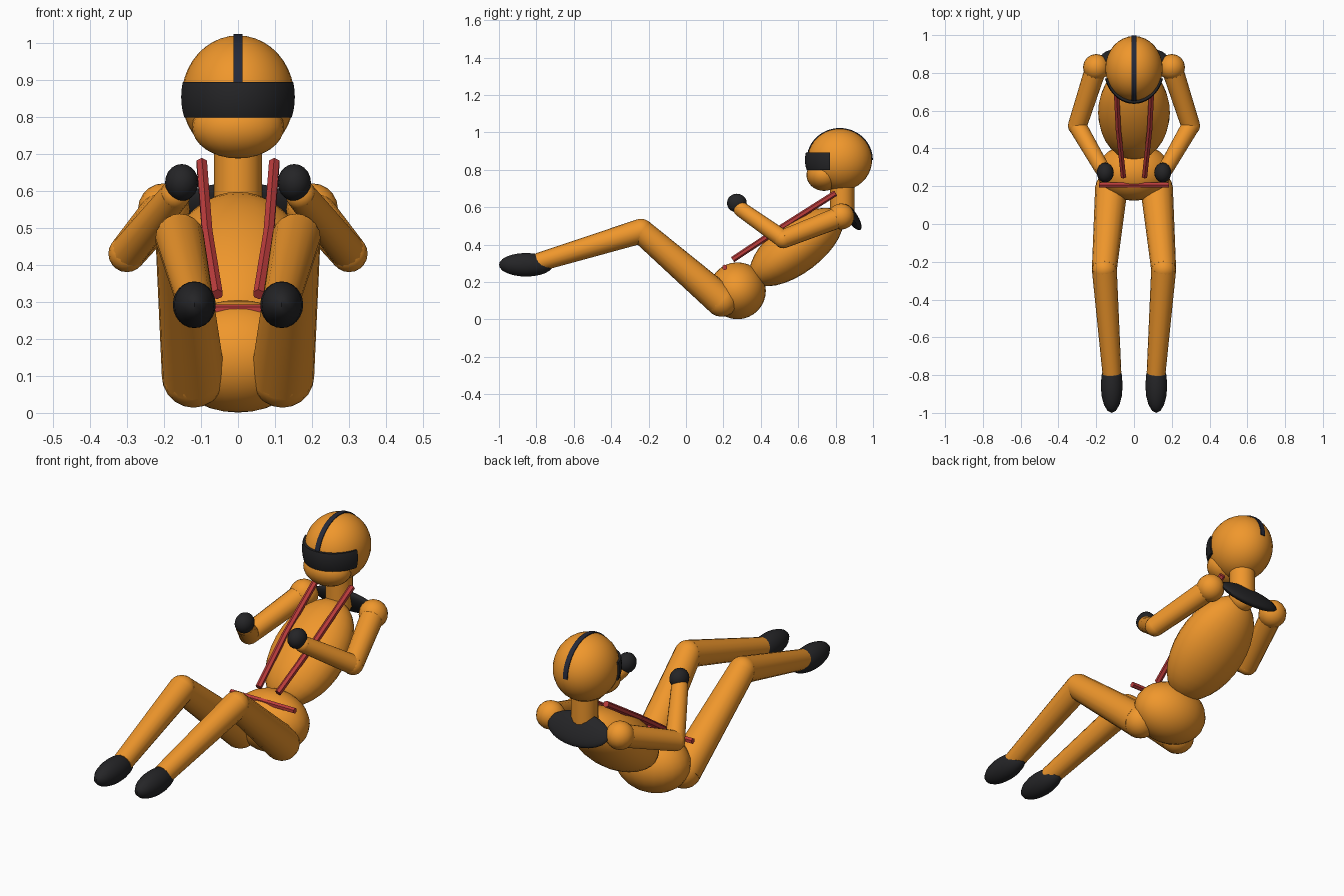
import bpy, bmesh
from math import radians
from mathutils import Vector, Matrix

if "Cube" in bpy.data.objects:
    bpy.data.objects.remove(bpy.data.objects["Cube"])


def material(name, rgb):
    m = bpy.data.materials.new(name)
    m.diffuse_color = (*rgb, 1)
    m.use_nodes = True
    m.node_tree.nodes["Principled BSDF"].inputs["Base Color"].default_value = m.diffuse_color
    return m


ORANGE = material("orange suit", (0.87, 0.31, 0.025))
BLACK = material("black", (0.018, 0.018, 0.02))
NAVY = material("dark stripe", (0.018, 0.022, 0.04))
RED = material("red belt", (0.50, 0.045, 0.045))


def finish(name, bm, mat, angle=40):
    bmesh.ops.recalc_face_normals(bm, faces=bm.faces)
    me = bpy.data.meshes.new(name)
    bm.to_mesh(me)
    bm.free()
    me.shade_smooth()
    me.set_sharp_from_angle(angle=radians(angle))
    me.materials.append(mat)
    ob = bpy.data.objects.new(name, me)
    bpy.context.collection.objects.link(ob)
    return ob


def add_ball(bm, centre, radii, tilt=0, seg=24, rings=16):
    mat = (Matrix.Translation(centre) @ Matrix.Rotation(radians(tilt), 4, 'X')
           @ Matrix.Diagonal((*radii, 1)))
    bmesh.ops.create_uvsphere(bm, u_segments=seg, v_segments=rings, radius=1, matrix=mat)


def add_tube(bm, a, b, ra, rb, seg=16):
    a, b = Vector(a), Vector(b)
    d = b - a
    mat = Matrix.Translation((a + b) / 2) @ d.to_track_quat('Z', 'Y').to_matrix().to_4x4()
    bmesh.ops.create_cone(bm, cap_ends=True, segments=seg, radius1=ra, radius2=rb,
                          depth=d.length, matrix=mat)


def ball(name, centre, radii, mat, tilt=0, seg=24, rings=16, cuts=()):
    """Ellipsoid; each cut (point, normal) removes the side the normal points to."""
    bm = bmesh.new()
    add_ball(bm, centre, radii, tilt, seg, rings)
    for co, no in cuts:
        r = bmesh.ops.bisect_plane(bm, geom=bm.verts[:] + bm.edges[:] + bm.faces[:],
                                   plane_co=co, plane_no=no, clear_outer=True)
        edges = [e for e in r["geom_cut"] if isinstance(e, bmesh.types.BMEdge)]
        bmesh.ops.edgenet_fill(bm, edges=edges)
    return finish(name, bm, mat)


def limb(name, a, b, ra, rb, mat=ORANGE, round_end=True):
    bm = bmesh.new()
    add_tube(bm, a, b, ra, rb)
    add_ball(bm, a, (ra,) * 3, seg=16, rings=10)
    if round_end:
        add_ball(bm, b, (rb,) * 3, seg=16, rings=10)
    return finish(name, bm, mat)


def belt(name, points, r):
    bm = bmesh.new()
    for a, b in zip(points, points[1:]):
        add_tube(bm, a, b, r, r, 6)
    return finish(name, bm, RED, 30)


# Body
ball("pelvis", (0, 0.275, 0.153), (0.195, 0.152, 0.152), ORANGE)
ball("torso", (0, 0.59, 0.387), (0.19, 0.14, 0.295), ORANGE, tilt=-53)
limb("neck", (0, 0.835, 0.56), (0, 0.835, 0.78), 0.065, 0.065, round_end=False)
ball("neck_support", (0, 0.885, 0.55), (0.175, 0.085, 0.03), BLACK, tilt=-56)

# Helmet
HEAD = (0, 0.822, 0.853)
ball("helmet", HEAD, (0.152, 0.173, 0.166), ORANGE, seg=32, rings=20)
ball("helmet_chin", (0, 0.738, 0.772), (0.124, 0.094, 0.085), ORANGE)
ball("visor", HEAD, (0.16, 0.186, 0.178), BLACK, seg=48, rings=32,
     cuts=[((0, 0, 0.893), (0, 0, 1)), ((0, 0, 0.798), (0, 0, -1)), ((0, 0.77, 0), (0, 1, 0))])
ball("helmet_stripe", HEAD, (0.156, 0.177, 0.170), NAVY, seg=48, rings=32,
     cuts=[((0.0125, 0, 0), (1, 0, 0)), ((-0.0125, 0, 0), (-1, 0, 0)), (HEAD, (0, 0, -1))])

# Limbs and shoulder belts, both sides
for side, s in (("left", 1), ("right", -1)):
    shoulder = (s * 0.2, 0.83, 0.55)
    elbow = (s * 0.30, 0.52, 0.43)
    wrist = (s * 0.17, 0.295, 0.588)
    hip = (s * 0.12, 0.19, 0.10)
    knee = (s * 0.157, -0.24, 0.472)
    ankle = (s * 0.117, -0.79, 0.305)
    ball(side + "_shoulder", shoulder, (0.07,) * 3, ORANGE, seg=16, rings=10)
    limb(side + "_upper_arm", shoulder, elbow, 0.057, 0.05)
    limb(side + "_forearm", elbow, wrist, 0.048, 0.041)
    ball(side + "_glove", (s * 0.152, 0.272, 0.622), (0.045, 0.053, 0.05), BLACK, seg=16, rings=10)
    limb(side + "_thigh", hip, knee, 0.086, 0.066)
    limb(side + "_shin", knee, ankle, 0.066, 0.05, round_end=False)
    ball(side + "_boot", (s * 0.118, -0.855, 0.292), (0.058, 0.145, 0.063), BLACK, seg=16, rings=12)
    belt(side + "_shoulder_belt", [(s * 0.098, 0.80, 0.675), (s * 0.083, 0.5, 0.485),
                                   (s * 0.056, 0.25, 0.32)], 0.016)

# Lap belt
belt("lap_belt", [(-0.185, 0.207, 0.278), (0.185, 0.207, 0.278)], 0.015)
